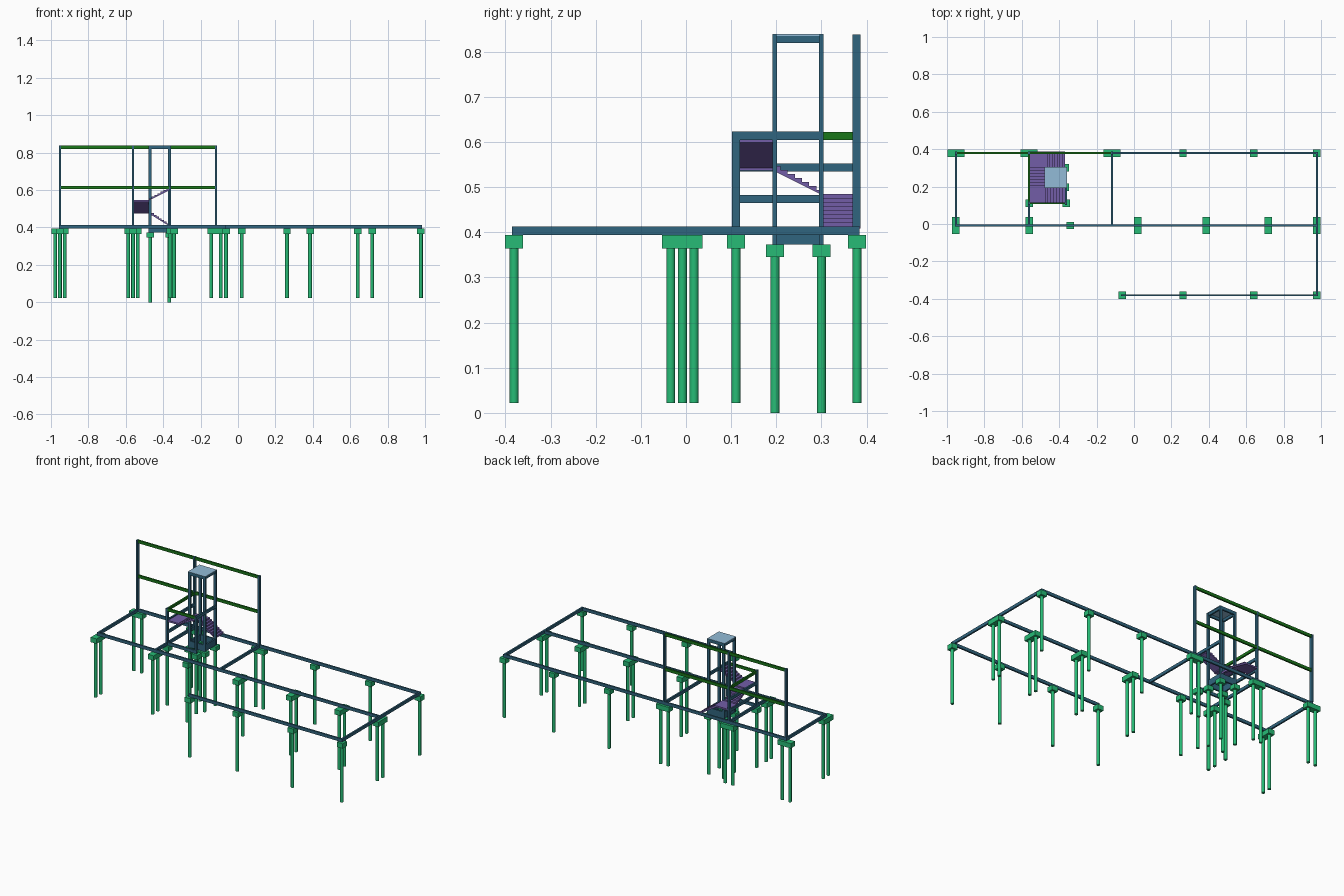
import bpy, bmesh
from mathutils import Vector

if "Cube" in bpy.data.objects:
    bpy.data.objects.remove(bpy.data.objects["Cube"])


def material(name, rgb):
    m = bpy.data.materials.new(name)
    m.diffuse_color = (*rgb, 1)
    m.use_nodes = True
    m.node_tree.nodes["Principled BSDF"].inputs["Base Color"].default_value = m.diffuse_color
    return m


PILE = material("pile_green", (0.02, 0.50, 0.18))
STEEL = material("steel_blue", (0.03, 0.13, 0.21))
GREEN = material("beam_green", (0.01, 0.18, 0.01))
STAIR = material("stair_purple", (0.17, 0.11, 0.39))
GLASS = material("roof_blue", (0.29, 0.50, 0.68))


def box(name, lo, hi, mat):
    bm = bmesh.new()
    bmesh.ops.create_cube(bm, size=1)
    for v in bm.verts:
        v.co = Vector([lo[i] if v.co[i] < 0 else hi[i] for i in range(3)])
    return finish(name, bm, mat)


def finish(name, bm, mat):
    bmesh.ops.recalc_face_normals(bm, faces=bm.faces)
    me = bpy.data.meshes.new(name)
    bm.to_mesh(me)
    bm.free()
    me.materials.append(mat)
    ob = bpy.data.objects.new(name, me)
    bpy.context.collection.objects.link(ob)
    return ob


def pile(x, y, z0, z1):
    bpy.ops.mesh.primitive_cylinder_add(vertices=20, radius=0.0098, depth=z1 - z0,
                                        location=(x, y, (z0 + z1) / 2))
    ob = bpy.context.object
    ob.name = "pile"
    ob.data.materials.append(PILE)
    bpy.ops.object.shade_smooth_by_angle()


def footing(x, y, twin="", z0=0.022, z1=0.364, z2=0.394):
    """Pile cap on one pile, or on two piles spread along x or y."""
    hx = 0.045 if twin == "x" else 0.02
    hy = 0.045 if twin == "y" else 0.02
    box("pile_cap", (x - hx, y - hy, z1), (x + hx, y + hy, z2), PILE)
    for s in ((-0.0258, 0.0258) if twin else (0,)):
        pile(x + (s if twin == "x" else 0), y + (s if twin == "y" else 0), z0, z1)


W = 0.005   # half width of beams


def beam(name, x0, y0, x1, y1, z0, z1, mat=STEEL):
    box(name, (min(x0, x1) - W, min(y0, y1) - W, z0),
        (max(x0, x1) + W, max(y0, y1) + W, z1), mat)


def column(name, x, y, z0, z1, hx, hy):
    box(name, (x - hx, y - hy, z0), (x + hx, y + hy, z1), STEEL)


def flight(name, start, run, width, rise, n):
    """Sawtooth stair flight extruded sideways."""
    s, r, w = Vector(start), Vector(run), Vector(width)
    up = Vector((0, 0, 1))
    side = []
    for i in range(n):
        side.append(s + r * (i / n) + up * (rise * i / n))
        side.append(s + r * (i / n) + up * (rise * (i + 1) / n))
    side += [s + r + up * rise, s + r + up * (rise - 0.010), s - up * 0.004]
    bm = bmesh.new()
    f = bm.faces.new([bm.verts.new(p) for p in side])
    ext = bmesh.ops.extrude_face_region(bm, geom=[f])
    bmesh.ops.translate(bm, vec=w, verts=[v for v in ext["geom"]
                                          if isinstance(v, bmesh.types.BMVert)])
    finish(name, bm, STAIR)


YB, YM, YF = 0.379, -0.008, -0.381   # back, middle and front grid lines
XL, XS, XE, XC, XR = -0.952, -0.561, -0.363, -0.118, 0.978

# Foundations
for x in (XL, XS, XC):
    footing(x, YB, "x")
for x in (0.262, 0.64, XR):
    footing(x, YB)
for x in (XL, XS, 0.02, 0.385, 0.717, XR):
    footing(x, YM, "y")
footing(-0.342, YM)
for x in (-0.064, 0.262, 0.64, XR):
    footing(x, YF)
for x in (XS, XE):
    footing(x, 0.111)

# Ground beams
G = (0.394, 0.413)
beam("back_ground_beam", XL, YB, XR, YB, *G)
beam("middle_ground_beam", XL, YM, XR, YM, *G)
beam("front_ground_beam", -0.064, YF, XR, YF, *G)
for x in (XL, XS, XC):
    beam("cross_ground_beam", x, YM, x, YB, *G)
beam("end_ground_beam", XR, YF, XR, YB, *G)
beam("stair_ground_beam", XS, 0.111, XE, 0.111, *G)

# Back wall frame
for x in (XL, XS, XC):
    column("back_column", x, YB - 0.001, 0.413, 0.838, 0.0055, 0.009)
for z in (0.605, 0.82):
    beam("back_wall_beam", XL, YB, XC, YB, z, z + 0.018, GREEN)

# Stair frame
for x in (XS, XE):
    column("stair_column", x, 0.111, 0.413, 0.623, 0.0055, 0.009)
beam("stair_top_side_beam", XS, 0.111, XS, YB, 0.605, 0.622, GREEN)
beam("stair_top_front_beam", XS, 0.111, XE, 0.111, 0.605, 0.622, GREEN)
beam("stair_top_inner_beam", XE, 0.111, XE, 0.300, 0.605, 0.623)
for z in (0.465, 0.535):
    beam("landing_beam", XS, 0.111, XS, YB, z, z + 0.018)

# Lift shaft on its own deeper piles
EX, EY = (-0.470, -0.367), (0.197, 0.300)
for x in EX:
    for y in EY:
        footing(x, y, z0=0.0, z1=0.345, z2=0.373)
        column("shaft_column", x, y, 0.373, 0.838, 0.0085, 0.005)
for z0, z1 in ((0.373, 0.394), (0.394, 0.413), (0.819, 0.838)):
    for x in EX:
        beam("shaft_side_beam", x, EY[0], x, EY[1], z0, z1)
    for y in EY:
        beam("shaft_cross_beam", EX[0], y, EX[1], y, z0, z1)
box("shaft_roof", (-0.478, 0.192, 0.835), (-0.359, 0.305, 0.839), GLASS)

# Three stair flights around the shaft with two corner landings
flight("lower_flight", (-0.370, 0.305, 0.413), (-0.107, 0, 0), (0, 0.082, 0), 0.072, 8)
box("lower_landing", (-0.561, 0.305, 0.475), (-0.477, 0.387, 0.485), STAIR)
flight("middle_flight", (-0.561, 0.305, 0.485), (0, -0.112, 0), (0.084, 0, 0), 0.062, 7)
box("upper_landing", (-0.561, 0.111, 0.537), (-0.477, 0.193, 0.547), STAIR)
flight("upper_flight", (-0.477, 0.111, 0.547), (0.110, 0, 0), (0, 0.082, 0), 0.062, 7)
